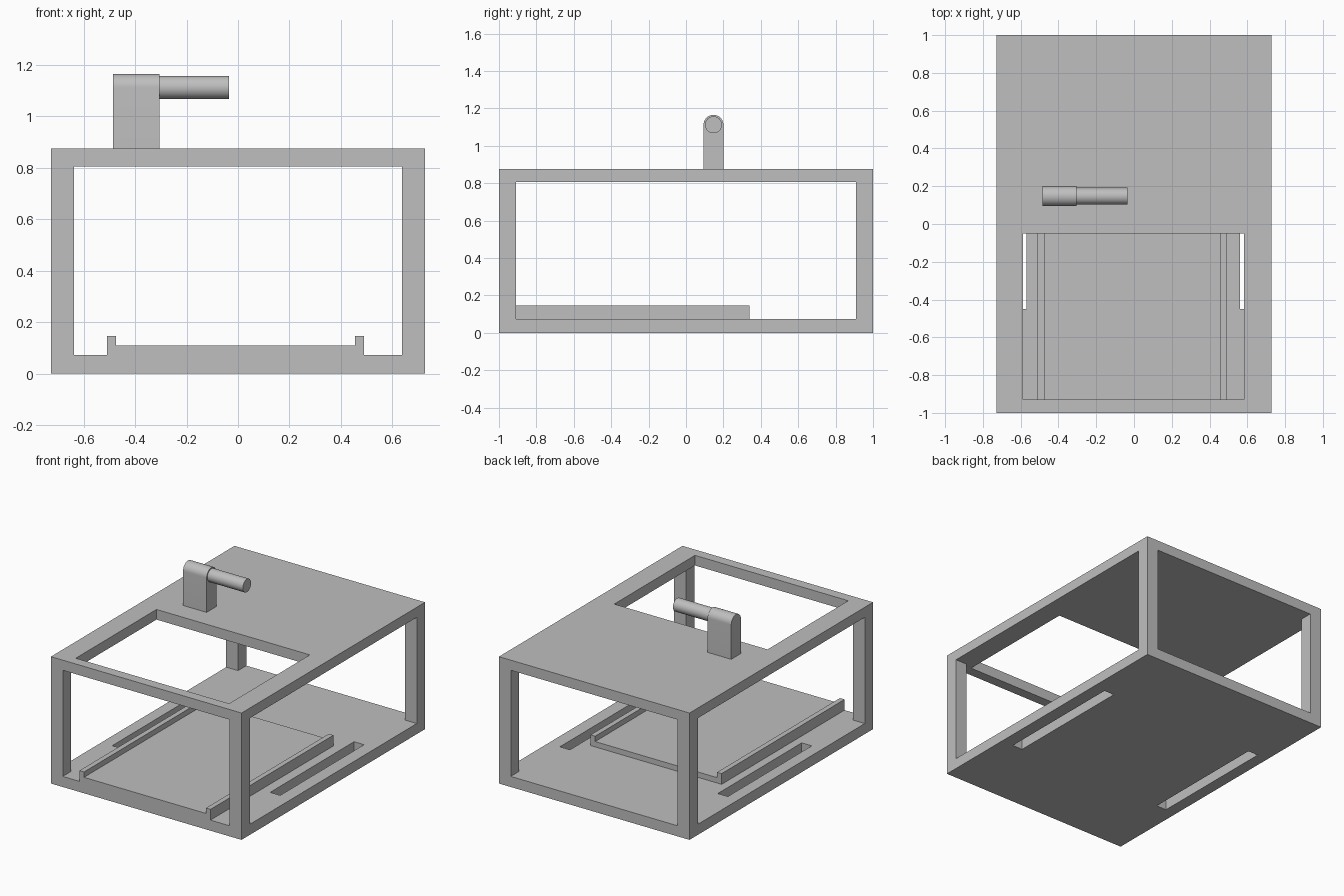
import bpy
import bmesh
from math import cos, sin, pi, radians

if "Cube" in bpy.data.objects:
    bpy.data.objects.remove(bpy.data.objects["Cube"])

grey = bpy.data.materials.new("plain grey")
grey.use_nodes = True
colour = (0.52, 0.52, 0.52, 1)
grey.diffuse_color = colour
grey.node_tree.nodes["Principled BSDF"].inputs["Base Color"].default_value = colour


def prism(name, points, axis, start, end):
    """Extrude a closed profile along x or y; profile is (y, z) or (x, z)."""
    bm = bmesh.new()
    place = (lambda p, d: (d, *p)) if axis == "x" else (lambda p, d: (p[0], d, p[1]))
    face = bm.faces.new([bm.verts.new(place(p, start)) for p in points])
    moved = bmesh.ops.extrude_face_region(bm, geom=[face])["geom"]
    shift = place((0, 0), end - start)
    bmesh.ops.translate(bm, vec=shift, verts=[v for v in moved if isinstance(v, bmesh.types.BMVert)])
    bmesh.ops.recalc_face_normals(bm, faces=bm.faces)
    mesh = bpy.data.meshes.new(name)
    bm.to_mesh(mesh)
    bm.free()
    mesh.materials.append(grey)
    obj = bpy.data.objects.new(name, mesh)
    bpy.context.collection.objects.link(obj)
    return obj


def box(name, x, y, z):
    corners = [(x[0], z[0]), (x[1], z[0]), (x[1], z[1]), (x[0], z[1])]
    return prism(name, corners, "y", *y)


def arc(cy, cz, radius, sweep, steps):
    return [(cy + radius * cos(sweep * i / steps), cz + radius * sin(sweep * i / steps))
            for i in range(steps + 1)]


def activate(obj):
    bpy.ops.object.select_all(action="DESELECT")
    obj.select_set(True)
    bpy.context.view_layer.objects.active = obj


def cut(obj, cutter):
    cutter.hide_render = True
    mod = obj.modifiers.new("cut", "BOOLEAN")
    mod.operation = "DIFFERENCE"
    mod.solver = "EXACT"
    mod.object = cutter
    activate(obj)
    bpy.ops.object.modifier_apply(modifier=mod.name)
    bpy.data.objects.remove(cutter)


# Open box frame: floor, four posts and roof
W, L, H = 0.727, 1.0, 0.875
FLOOR, ROOF, POST = 0.073, 0.805, 0.09
frame = box("frame", (-W, W), (-L, L), (0, H))
cut(frame, box("front_tunnel", (POST - W, W - POST), (-1.2, 1.2), (FLOOR, ROOF)))
cut(frame, box("side_tunnel", (-1, 1), (POST - L, L - POST), (FLOOR, ROOF)))

# Roof opening and the two floor slots
cut(frame, box("roof_opening", (-0.587, 0.583), (-0.93, -0.05), (0.6, 1)))
for x in ((-0.645, -0.568), (0.56, 0.637)):
    cut(frame, box("floor_slot", x, (-0.45, 0.465), (-0.1, 0.2)))

# Raised tray with a rail along each side
BED, RAIL = 0.11, 0.147
tray_profile = [(-0.51, FLOOR), (0.49, FLOOR), (0.49, RAIL), (0.455, RAIL),
                (0.455, BED), (-0.475, BED), (-0.475, RAIL), (-0.51, RAIL)]
prism("tray", tray_profile, "y", -L, 0.34)

# Round-topped bracket with a cylindrical handle
CY, CZ, R = 0.147, 1.112, 0.053
bracket_profile = [(CY - R, H), (CY + R, H)] + arc(CY, CZ, R, pi, 24)
bracket = prism("bracket", bracket_profile, "x", -0.485, -0.305)
handle = prism("handle", arc(CY, CZ, 0.045, 2 * pi, 48)[:-1], "x", -0.305, -0.035)
for part in (bracket, handle):
    activate(part)
    bpy.ops.object.shade_smooth_by_angle(angle=radians(30))
